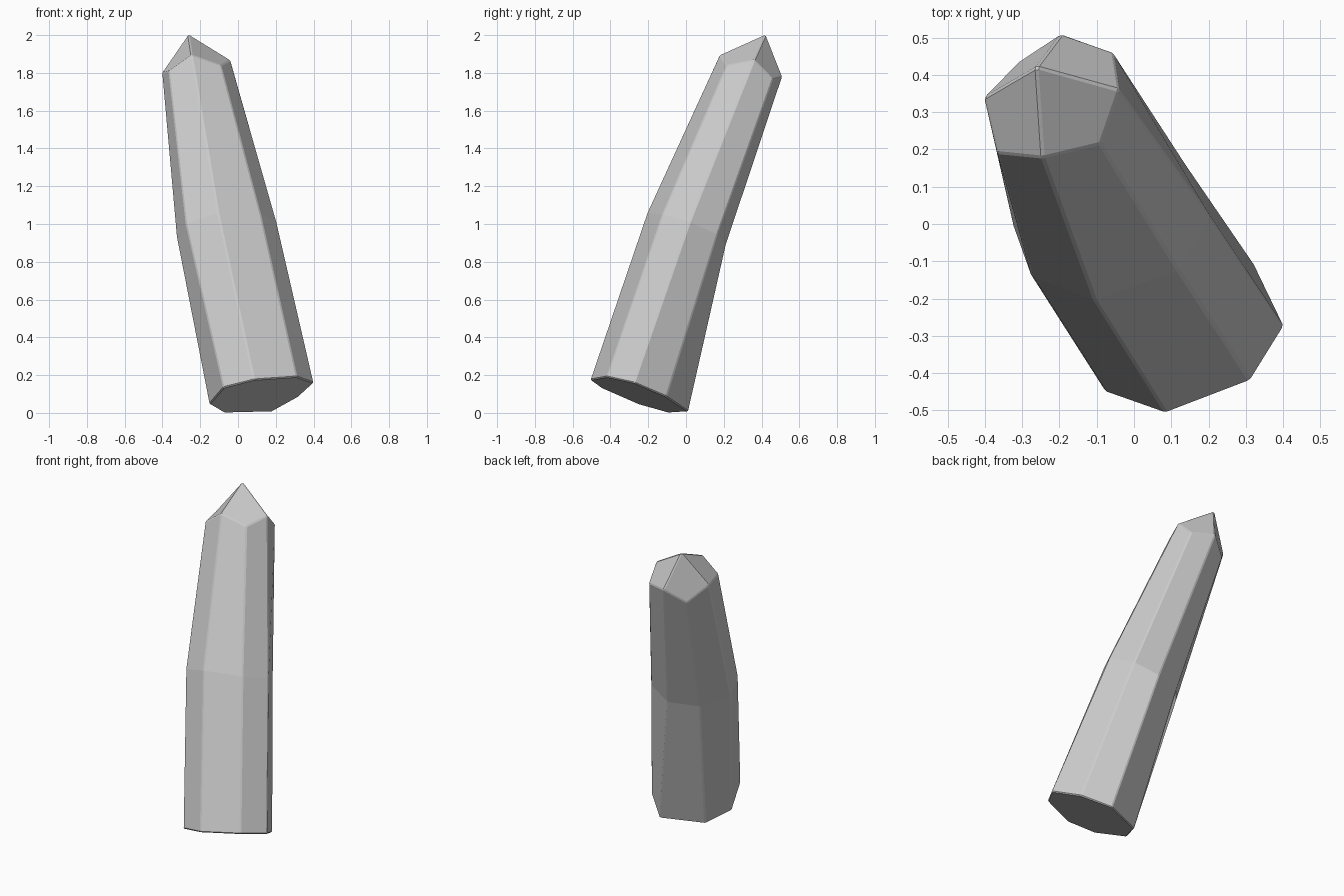
import bpy, bmesh

if "Cube" in bpy.data.objects:
    bpy.data.objects.remove(bpy.data.objects["Cube"])

# Three eight-cornered rings of the leaning crystal, in matching order
base = [(-.077, -.45, .133), (.085, -.507, .174), (.312, -.42, .19), (.402, -.275, .158),
        (.32, -.105, .085), (.18, .012, .006), (-.075, -.09, 0), (-.152, -.25, .045)]
middle = [(-.275, -.14, 1.0), (-.105, -.205, 1.06), (.12, -.125, 1.05), (.205, .02, 1.01),
          (.135, .165, .945), (-.015, .212, .89), (-.2, .145, .885), (-.325, 0, .93)]
shoulder = [(-.367, .19, 1.81), (-.245, .178, 1.895), (-.09, .215, 1.84), (-.04, .36, 1.868),
            (-.055, .46, 1.768), (-.196, .51, 1.78), (-.31, .435, 1.70), (-.402, .34, 1.80)]
tip = (-.262, .422, 2.005)

bm = bmesh.new()
rings = [[bm.verts.new(p) for p in ring] for ring in (base, middle, shoulder)]
apex = bm.verts.new(tip)

# Flat underside and the long side facets
bm.faces.new(rings[0][::-1])
for low, high in zip(rings, rings[1:]):
    for i in range(8):
        j = (i + 1) % 8
        bm.faces.new((low[i], low[j], high[j], high[i]))

# Four kite facets of the point, with ridges at every other corner
top = rings[2]
for i in range(1, 8, 2):
    bm.faces.new((top[i], top[(i + 1) % 8], top[(i + 2) % 8], apex))

bmesh.ops.recalc_face_normals(bm, faces=bm.faces)
mesh = bpy.data.meshes.new("crystal")
bm.to_mesh(mesh)
bm.free()
crystal = bpy.data.objects.new("crystal", mesh)
bpy.context.collection.objects.link(crystal)

# Thin worn edges
bevel = crystal.modifiers.new("worn_edges", 'BEVEL')
bevel.width = 0.006
bevel.segments = 1
bevel.limit_method = 'ANGLE'
bevel.angle_limit = 0.44
